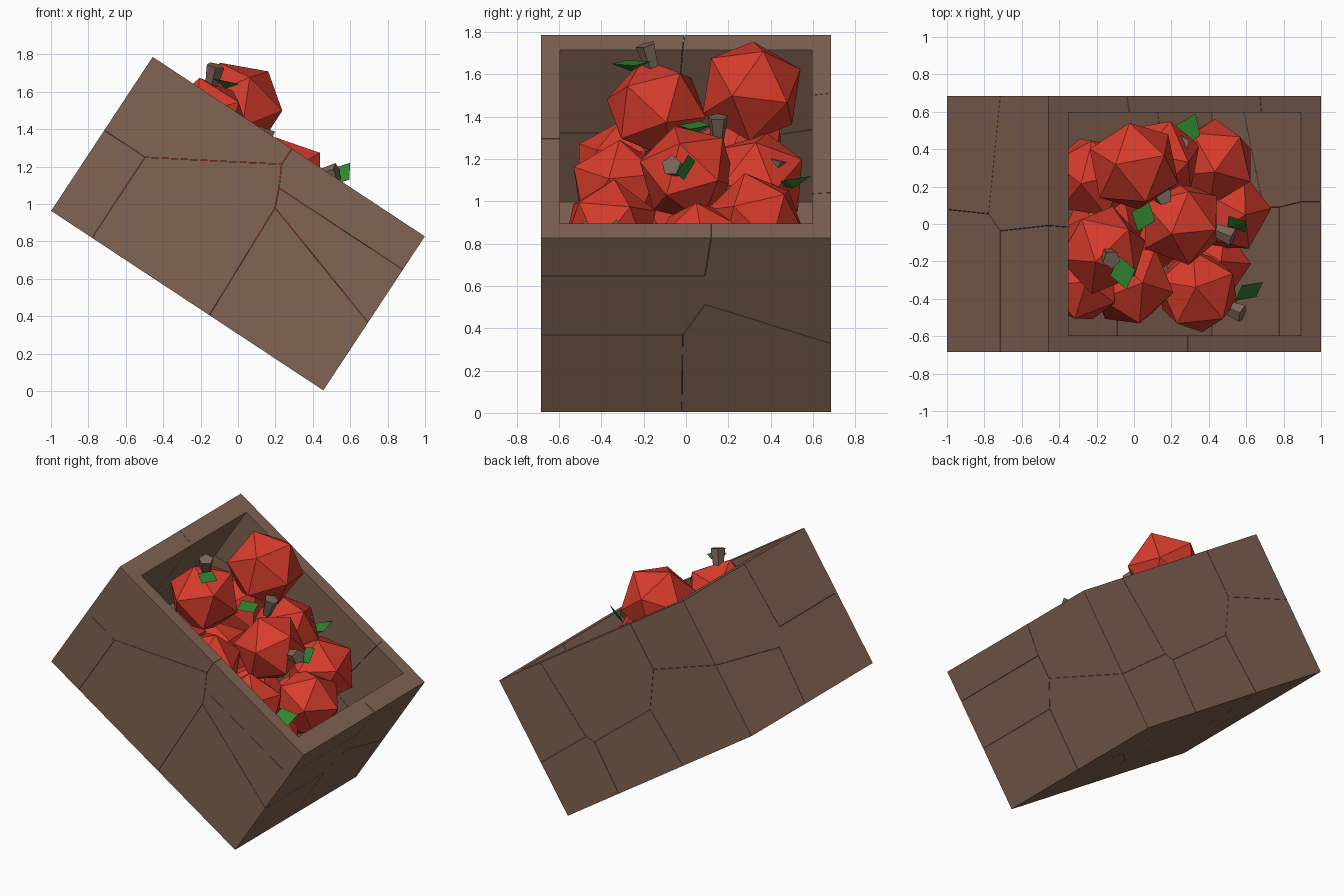
import bpy, bmesh, math, random
from mathutils import Vector, Matrix

if "Cube" in bpy.data.objects:
    bpy.data.objects.remove(bpy.data.objects["Cube"])

random.seed(4)
TILT = Matrix.Translation((0, 0, 0.895)) @ Matrix.Rotation(math.radians(33.4), 4, 'Y')
SIZE = Vector((1.743, 1.37, 0.986))


def material(name, rgb):
    m = bpy.data.materials.new(name)
    m.diffuse_color = (*rgb, 1)
    m.use_nodes = True
    m.node_tree.nodes["Principled BSDF"].inputs["Base Color"].default_value = m.diffuse_color
    return m


WOOD = material("wood", (0.22, 0.125, 0.085))
RED = material("apple_red", (0.68, 0.045, 0.025))
STEM = material("stem_brown", (0.2, 0.13, 0.1))
GREEN = material("leaf_green", (0.03, 0.24, 0.03))


def make(name, bm, mat, matrix):
    bmesh.ops.recalc_face_normals(bm, faces=bm.faces)
    me = bpy.data.meshes.new(name)
    bm.to_mesh(me)
    bm.free()
    me.materials.append(mat)
    ob = bpy.data.objects.new(name, me)
    ob.matrix_world = matrix
    bpy.context.collection.objects.link(ob)
    return ob


def box(size, centre=(0, 0, 0)):
    bm = bmesh.new()
    bmesh.ops.create_cube(bm, size=1, matrix=Matrix.Translation(centre) @ Matrix.Diagonal((*size, 1)))
    return bm


# Cavity that hollows the crate
cavity = make("crate_cavity_cutter", box((1.49, 1.19, 1.0), (0, 0, 0.13)), WOOD, TILT)
cavity.hide_render = True
cavity.hide_viewport = True

# Crate: a solid box cracked into cells around these points, then hollowed
cells = [Vector(c) for c in (
    (-.80, -.4, -.30), (-.80, -.4, .346), (-.42, -.4, -.30), (.689, -.4, -.263),
    (.84, -.4, .214), (.84, -.4, .346), (.84, .58, .214), (.80, .40, -.27),
    (-.75, .35, .30), (-.60, .45, -.25), (.10, .50, .30), (.05, .30, -.30))]
for i, c in enumerate(cells):
    bm = box(SIZE)
    for other in cells:
        if other is c or not bm.verts:
            continue
        n = (other - c).normalized()
        cut = bmesh.ops.bisect_plane(
            bm, geom=bm.verts[:] + bm.edges[:] + bm.faces[:], dist=1e-6,
            plane_co=(c + other) / 2 - n * 0.001, plane_no=n, clear_outer=True)
        edges = [e for e in cut["geom_cut"] if isinstance(e, bmesh.types.BMEdge)]
        if edges:
            bmesh.ops.holes_fill(bm, edges=edges)
    piece = make(f"crate_piece_{i + 1}", bm, WOOD, TILT)
    mod = piece.modifiers.new("hollow", 'BOOLEAN')
    mod.operation = 'DIFFERENCE'
    mod.solver = 'EXACT'
    mod.object = cavity


# Apples: low-poly twenty-sided bodies (position, radius)
apples = [
    ((0, .31, 1.52), .255), ((.25, .01, 1.13), .24), ((.34, -.36, .87), .235),
    ((-.17, -.14, 1.44), .245), ((-.02, -.32, 1.06), .24), ((.42, .33, .90), .24),
    ((.13, .34, 1.10), .24), ((.50, .07, .78), .235), ((-.22, .25, 1.20), .24),
    ((.40, -.22, .62), .23), ((-.28, -.32, 1.16), .22), ((-.15, 0, .98), .23),
    ((.12, -.02, .78), .23), ((.28, .30, .64), .22)]
for i, (pos, r) in enumerate(apples):
    bm = bmesh.new()
    bmesh.ops.create_icosphere(bm, subdivisions=1, radius=r)
    spin = Matrix.Rotation(random.uniform(0, 6.28), 4, 'Z') @ Matrix.Rotation(random.uniform(-.5, .5), 4, 'X')
    make(f"apple_{i + 1}", bm, RED, Matrix.Translation(pos) @ spin)


def stem(name, base, tip):
    base, tip = Vector(base), Vector(tip)
    d = tip - base
    bm = bmesh.new()
    bmesh.ops.create_cone(bm, cap_ends=True, segments=5, radius1=.03, radius2=.05, depth=d.length)
    make(name, bm, STEM, Matrix.Translation((base + tip) / 2) @ d.to_track_quat('Z', 'Y').to_matrix().to_4x4())


def leaf(name, base, tip, up):
    # Folded diamond with a keel underneath
    base, tip = Vector(base), Vector(tip)
    d, up = tip - base, Vector(up).normalized()
    side = d.cross(up).normalized() * .07
    mid = base + d * .5
    bm = bmesh.new()
    a, l, b, r, k = [bm.verts.new(p) for p in (base, mid + side, tip, mid - side, mid - up * .04)]
    for f in ((a, l, r), (l, b, r), (a, k, l), (l, k, b), (b, k, r), (r, k, a)):
        bm.faces.new(f)
    make(name, bm, GREEN, Matrix())


# Stems and leaves (stem base, stem tip, leaf base, leaf tip, leaf up)
sprigs = [
    ((-.15, -.15, 1.60), (-.12, -.19, 1.74), (-.08, -.17, 1.66), (-.04, -.35, 1.65), (.2, 0, 1)),
    ((.40, -.02, 1.14), (.53, -.07, 1.17), (.50, -.01, 1.10), (.60, .01, 1.22), (.7, .3, .6)),
    ((.22, .38, 1.06), (.25, .43, 1.20), (.25, .41, 1.08), (.33, .59, 1.12), (-.1, -.2, 1)),
    ((.46, -.43, .82), (.58, -.48, .86), (.54, -.41, .84), (.69, -.31, .89), (.3, -.6, .6)),
    ((.12, .15, 1.28), (.16, .15, 1.40), (.08, .12, 1.36), (.02, -.04, 1.36), (.3, 0, 1))]
for i, (s0, s1, l0, l1, up) in enumerate(sprigs):
    stem(f"apple_stem_{i + 1}", s0, s1)
    leaf(f"apple_leaf_{i + 1}", l0, l1, up)
